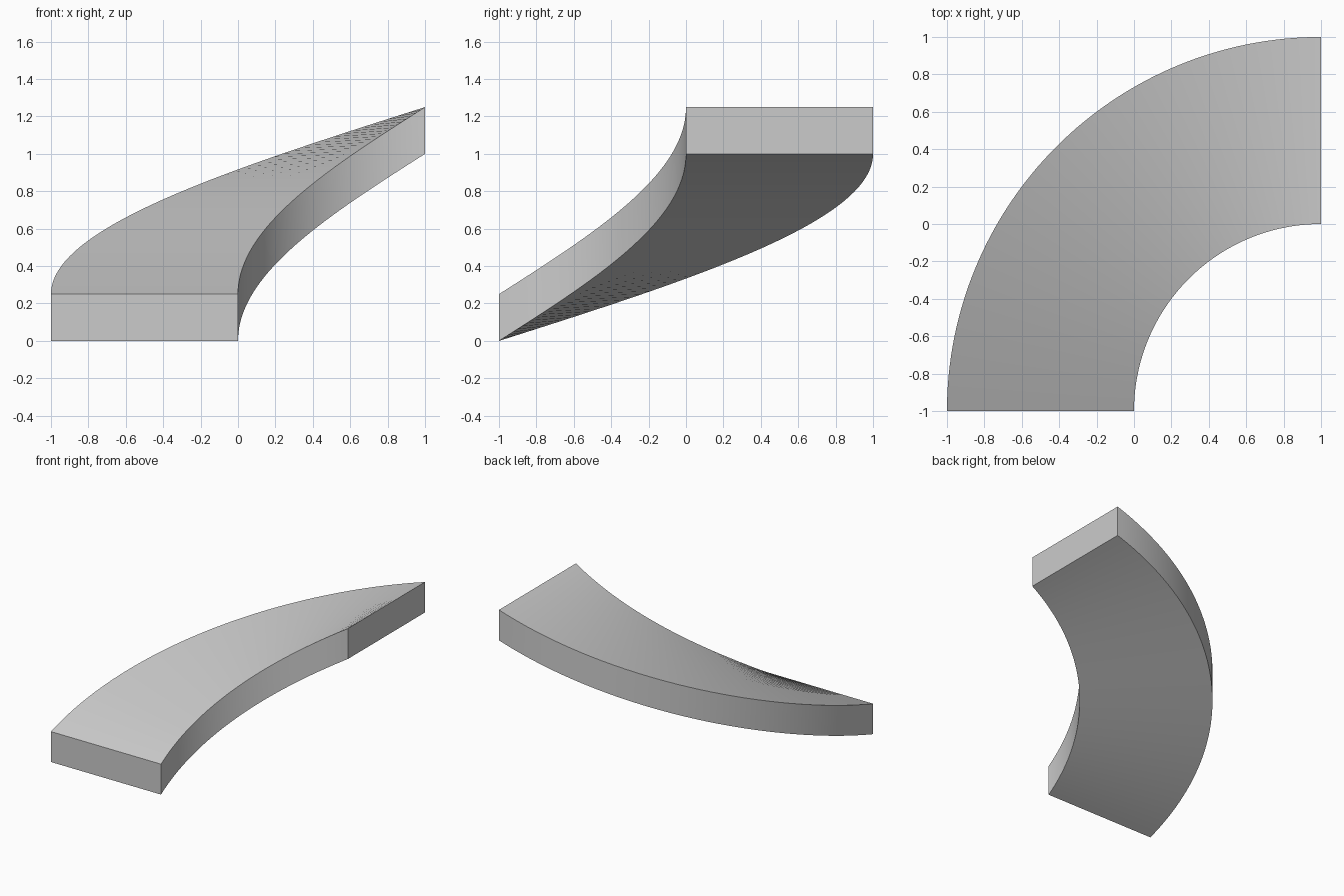
import bpy, bmesh, math

if "Cube" in bpy.data.objects:
    bpy.data.objects.remove(bpy.data.objects["Cube"])

STEPS = 64
CENTRE = (1.0, -1.0)
INNER, OUTER = 1.0, 2.0
RISE, THICK = 1.0, 0.25

# Rectangular cross-section: (radius, height above the ramp's underside)
profile = [(INNER, 0), (OUTER, 0), (OUTER, THICK), (INNER, THICK)]

# Sweep the section a quarter turn, climbing steadily
bm = bmesh.new()
rings = []
for i in range(STEPS + 1):
    t = i / STEPS
    a = math.pi - t * math.pi / 2
    rings.append([bm.verts.new((CENTRE[0] + r * math.cos(a),
                                CENTRE[1] + r * math.sin(a),
                                t * RISE + h)) for r, h in profile])

# Skin the sides between neighbouring sections
for a, b in zip(rings, rings[1:]):
    for k in range(4):
        n = (k + 1) % 4
        bm.faces.new((a[k], a[n], b[n], b[k]))

# End caps
bm.faces.new(rings[0])
bm.faces.new(rings[-1])
bmesh.ops.recalc_face_normals(bm, faces=bm.faces)

mesh = bpy.data.meshes.new("curved_ramp")
bm.to_mesh(mesh)
bm.free()
ramp = bpy.data.objects.new("curved_ramp", mesh)
bpy.context.collection.objects.link(ramp)

# Smooth curved faces, crisp edges
bpy.context.view_layer.objects.active = ramp
ramp.select_set(True)
bpy.ops.object.shade_smooth_by_angle(angle=math.radians(30))
